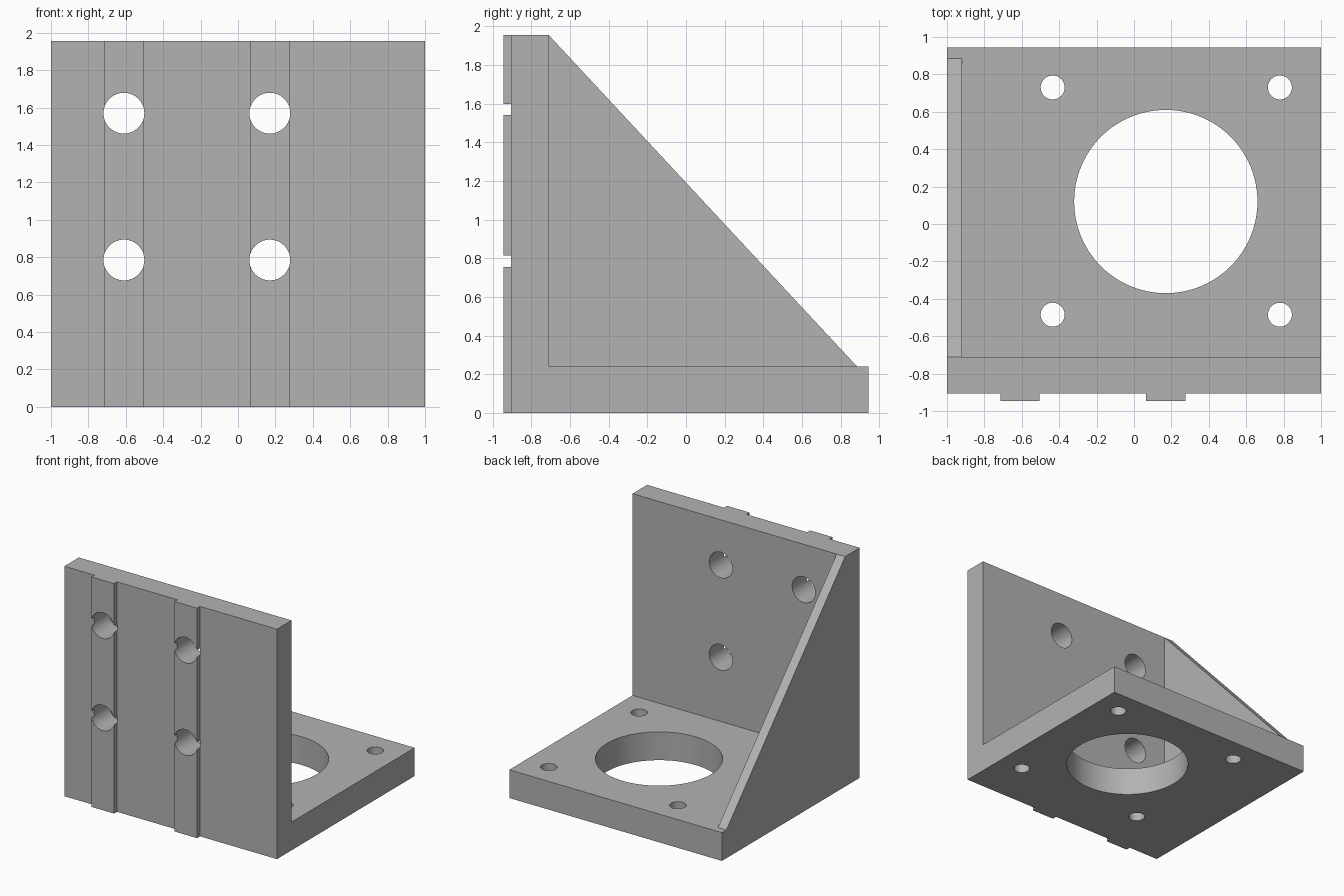
import bpy, bmesh, math
from mathutils import Vector

cube = bpy.data.objects.get("Cube")
if cube:
    bpy.data.objects.remove(cube, do_unlink=True)

grey = bpy.data.materials.new("plain_grey")
grey.use_nodes = True
colour = (0.45, 0.45, 0.45, 1)
grey.diffuse_color = colour
grey.node_tree.nodes["Principled BSDF"].inputs["Base Color"].default_value = colour

FRONT, INNER, BACK = -0.905, -0.71, 0.945
TOP, BASE = 1.955, 0.24


def prism(name, points, direction):
    """Extrude a planar outline along a vector."""
    bm = bmesh.new()
    face = bm.faces.new([bm.verts.new(p) for p in points])
    ext = bmesh.ops.extrude_face_region(bm, geom=[face])["geom"]
    moved = [v for v in ext if isinstance(v, bmesh.types.BMVert)]
    bmesh.ops.translate(bm, verts=moved, vec=Vector(direction))
    bmesh.ops.recalc_face_normals(bm, faces=bm.faces)
    mesh = bpy.data.meshes.new(name)
    bm.to_mesh(mesh)
    bm.free()
    mesh.materials.append(grey)
    obj = bpy.data.objects.new(name, mesh)
    bpy.context.collection.objects.link(obj)
    return obj


def side_profile(name, outline, x, width):
    return prism(name, [(x, y, z) for y, z in outline], (width, 0, 0))


def drill(name, centre, radius, axis, sides=64):
    bpy.ops.mesh.primitive_cylinder_add(
        vertices=sides, radius=radius, depth=0.6, location=centre,
        rotation=(math.pi / 2, 0, 0) if axis == "Y" else (0, 0, 0))
    obj = bpy.context.object
    obj.name = name
    obj.data.materials.append(grey)
    return obj


def combine(target, tool, operation):
    """Apply a boolean and discard the tool."""
    mod = target.modifiers.new("combine", "BOOLEAN")
    mod.operation, mod.solver, mod.object = operation, "EXACT", tool
    bpy.ops.object.select_all(action="DESELECT")
    bpy.context.view_layer.objects.active = target
    target.select_set(True)
    bpy.ops.object.modifier_apply(modifier=mod.name)
    bpy.data.objects.remove(tool, do_unlink=True)


# Upright wall and base plate as one angle section
bracket = side_profile("angle_bracket", [
    (FRONT, 0), (BACK, 0), (BACK, BASE), (INNER, BASE), (INNER, TOP), (FRONT, TOP)], -1, 2)

# Triangular side gusset
combine(bracket, side_profile("gusset", [
    (INNER, BASE), (0.885, BASE), (INNER, TOP)], -1, 0.08), "UNION")

# Two locating ribs down the front
for x in (-0.61, 0.17):
    combine(bracket, side_profile("locating_rib", [
        (-0.945, 0), (FRONT, 0), (FRONT, TOP), (-0.945, TOP)], x - 0.105, 0.21), "UNION")

# Bolt holes through the wall
for x in (-0.61, 0.17):
    for z in (0.785, 1.57):
        combine(bracket, drill("wall_bolt_hole", (x, -0.82, z), 0.109, "Y"), "DIFFERENCE")

# Large bore with four mounting holes in the base
combine(bracket, drill("bore", (0.17, 0.12, 0.12), 0.49, "Z", 96), "DIFFERENCE")
for x in (-0.435, 0.78):
    for y in (-0.485, 0.73):
        combine(bracket, drill("mounting_hole", (x, y, 0.12), 0.064, "Z", 48), "DIFFERENCE")

bpy.ops.object.select_all(action="DESELECT")
bracket.select_set(True)
bpy.context.view_layer.objects.active = bracket
bpy.ops.object.shade_smooth_by_angle(angle=math.radians(30))
